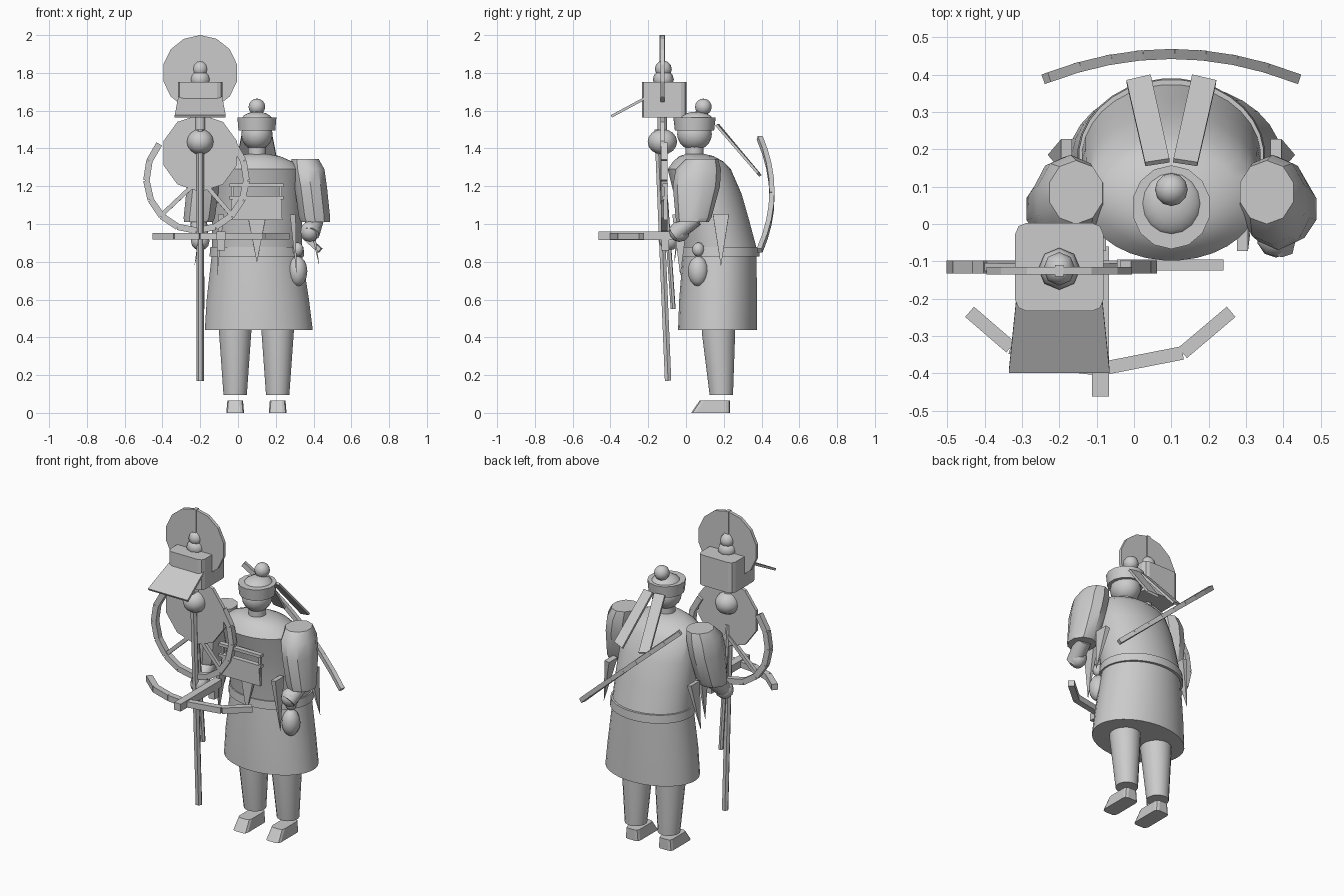
import bpy, bmesh, math
from mathutils import Vector, Matrix

old = bpy.data.objects.get("Cube")
if old:
    bpy.data.objects.remove(old, do_unlink=True)

grey = bpy.data.materials.new("plain grey")
grey.use_nodes = True
grey.diffuse_color = (0.6, 0.6, 0.6, 1)
grey.node_tree.nodes["Principled BSDF"].inputs["Base Color"].default_value = (0.6, 0.6, 0.6, 1)

MID = 0.1  # the figure's own centre line


def flip(p):
    return (2 * MID - p[0], *p[1:])


def finish(name, bm, smooth=35):
    bmesh.ops.recalc_face_normals(bm, faces=bm.faces)
    me = bpy.data.meshes.new(name)
    bm.to_mesh(me)
    bm.free()
    me.materials.append(grey)
    if smooth:
        me.shade_smooth()
        me.set_sharp_from_angle(angle=math.radians(smooth))
    ob = bpy.data.objects.new(name, me)
    bpy.context.collection.objects.link(ob)
    return ob


def loft(name, rings, n=24, smooth=35):
    """Capped skin over elliptical rings (x, y, z, rx, ry)."""
    bm = bmesh.new()
    loops = []
    for x, y, z, rx, ry in rings:
        angles = [2 * math.pi * (i + 0.5) / n for i in range(n)]
        loops.append([bm.verts.new((x + rx * math.cos(a), y + ry * math.sin(a), z)) for a in angles])
    for low, high in zip(loops, loops[1:]):
        for i in range(n):
            j = (i + 1) % n
            bm.faces.new((low[i], low[j], high[j], high[i]))
    bm.faces.new(loops[0])
    bm.faces.new(loops[-1])
    return finish(name, bm, smooth)


def ball(name, centre, radii, u=16, v=10):
    bm = bmesh.new()
    m = Matrix.Translation(centre) @ Matrix.Diagonal((*radii, 1))
    bmesh.ops.create_uvsphere(bm, u_segments=u, v_segments=v, radius=1, matrix=m)
    return finish(name, bm, 50)


def beam(name, points, width, depth=None, sides=4, taper=1):
    """Chain of straight bars through the points."""
    bm = bmesh.new()
    for a, b in zip(points, points[1:]):
        a, b = Vector(a), Vector(b)
        turn = (b - a).to_track_quat('Z', 'Y').to_matrix().to_4x4()
        m = Matrix.Translation((a + b) / 2) @ turn
        m = m @ Matrix.Diagonal((1, (depth or width) / width, 1, 1))
        m = m @ Matrix.Rotation(math.pi / sides, 4, 'Z')
        r = width / 2 / math.cos(math.pi / sides)
        bmesh.ops.create_cone(bm, cap_ends=True, segments=sides, radius1=r, radius2=r * taper,
                              depth=(b - a).length, matrix=m)
    return finish(name, bm, 50 if sides > 4 else 0)


def box(name, low, high, bevel=0):
    low, high = Vector(low), Vector(high)
    bm = bmesh.new()
    m = Matrix.Translation((low + high) / 2) @ Matrix.Diagonal((*(high - low), 1))
    bmesh.ops.create_cube(bm, size=1, matrix=m)
    if bevel:
        upright = [e for e in bm.edges if abs(e.verts[0].co.z - e.verts[1].co.z) > 0.01]
        bmesh.ops.bevel(bm, geom=upright, offset=bevel, segments=2, affect='EDGES', profile=0.5)
    return finish(name, bm, 0)


def plate(name, corners, thick):
    bm = bmesh.new()
    bm.faces.new([bm.verts.new(c) for c in corners])
    ob = finish(name, bm, 0)
    mod = ob.modifiers.new("thickness", 'SOLIDIFY')
    mod.thickness, mod.offset = thick, 0
    return ob


def disc(name, centre, radius, thick, sides):
    bm = bmesh.new()
    m = Matrix.Translation(centre) @ Matrix.Rotation(math.pi / 2, 4, 'X')
    bmesh.ops.create_cone(bm, cap_ends=True, segments=sides, radius1=radius, radius2=radius,
                          depth=thick, matrix=m)
    return finish(name, bm, 0)


# Boots and trouser legs
for side, x in (("right", -0.015), ("left", 0.21)):
    bm = bmesh.new()
    bmesh.ops.create_cube(bm, size=1, matrix=Matrix.Translation((x, 0.13, 0.033))
                          @ Matrix.Diagonal((0.094, 0.205, 0.066, 1)))
    for v in bm.verts:
        if v.co.z > 0.03 and v.co.y < 0.1:
            v.co.y += 0.045
        if v.co.z > 0.03:
            v.co.x += (x - v.co.x) * 0.12
    bmesh.ops.bevel(bm, geom=[e for e in bm.edges if abs(e.verts[0].co.z - e.verts[1].co.z) > 0.01],
                    offset=0.02, segments=2, affect='EDGES', profile=0.5)
    finish(side + "_boot", bm, 0)
    loft(side + "_leg", [(x, 0.187, 0.095, 0.063, 0.063), (x, 0.172, 0.425, 0.087, 0.09),
                         (x, 0.172, 0.5, 0.087, 0.09)], 16)

# Skirt, belt and hunched torso
loft("skirt", [(0.11, 0.167, 0.44, 0.287, 0.21), (0.105, 0.17, 0.6, 0.272, 0.207),
               (0.1, 0.178, 0.84, 0.24, 0.196)], 32)
loft("belt", [(0.1, 0.18, 0.828, 0.252, 0.21), (0.1, 0.18, 0.878, 0.248, 0.207)], 32)
loft("torso", [(MID, 0.18, 0.86, 0.24, 0.198), (MID, 0.15, 1.02, 0.24, 0.185),
               (MID, 0.115, 1.16, 0.238, 0.18), (MID, 0.07, 1.29, 0.235, 0.168),
               (MID, 0.065, 1.33, 0.19, 0.135), (MID, 0.055, 1.36, 0.12, 0.09),
               (MID, 0.05, 1.37, 0.06, 0.05)], 32)
loft("neck", [(MID, 0.045, 1.34, 0.05, 0.05), (MID, 0.045, 1.43, 0.05, 0.05)], 12)

# Head and brimmed cap with bobble
ball("head", (MID, 0.045, 1.475), (0.083, 0.092, 0.085))
loft("cap_band", [(MID, 0.045, 1.495, 0.1, 0.104), (MID, 0.045, 1.565, 0.106, 0.112)], 14)
ball("cap_crown", (MID, 0.055, 1.545), (0.085, 0.09, 0.05))
ball("cap_bobble", (MID, 0.092, 1.62), (0.044, 0.044, 0.044), 12, 8)

# Sleeves, mirrored across the figure's centre line
sleeve = [(0.41, 0.035, 1.01, 0.08, 0.085), (0.405, 0.04, 1.035, 0.087, 0.095),
          (0.385, 0.055, 1.2, 0.09, 0.125), (0.37, 0.065, 1.29, 0.092, 0.12),
          (0.355, 0.085, 1.345, 0.075, 0.085)]
loft("left_sleeve", sleeve, 10)
loft("right_sleeve", [flip(r) for r in sleeve], 10)

# Forearms and hands
beam("left_forearm", [(0.41, 0.05, 1.03), (0.385, -0.06, 0.945)], 0.085, sides=8)
beam("right_forearm", [(-0.21, 0.05, 1.03), (-0.2, -0.08, 0.92)], 0.085, sides=8)
ball("left_hand", (0.38, -0.035, 0.96), (0.052, 0.055, 0.055), 10, 6)
ball("right_hand", (-0.2, -0.09, 0.91), (0.052, 0.055, 0.05), 10, 6)

# Gourd at the left hip
ball("gourd_body", (0.315, 0.065, 0.75), (0.052, 0.055, 0.08), 12, 8)
ball("gourd_top", (0.315, 0.065, 0.865), (0.033, 0.033, 0.038), 10, 6)

# Hanging pointed hem pieces
points = [((0.29, -0.03, 1.05), (0.31, -0.03, 0.73)), ((0.38, 0.185, 1.05), (0.43, 0.185, 0.78)),
          ((0.23, 0.26, 1.05), (0.26, 0.3, 0.82))]
for i, (a, b) in enumerate(points):
    beam("left_hem_point_%d" % i, [a, b], 0.085, 0.03, taper=0.02)
    beam("right_hem_point_%d" % i, [flip(a), flip(b)], 0.085, 0.03, taper=0.02)
beam("front_hem_point", [(MID, -0.04, 1.05), (MID, -0.06, 0.8)], 0.1, 0.03, taper=0.02)

# Chest tray with bars
plate("chest_panel", [(-0.035, -0.11, 1.02), (0.235, -0.11, 1.02),
                      (0.225, -0.11, 1.14), (-0.025, -0.11, 1.14)], 0.02)
for i, z in enumerate((1.14, 1.205)):
    box("chest_bar_%d" % i, (-0.045, -0.125, z - 0.009), (0.24, -0.095, z + 0.009))
for i, x in enumerate((-0.03, 0.225)):
    beam("chest_upright_%d" % i, [(x, -0.105, 1.02), (x, -0.105, 1.21)], 0.015)

# Cap ribbons down the back
ribbon = [(0.08, 0.16, 1.525), (0.155, 0.17, 1.525), (0.045, 0.395, 1.255), (-0.02, 0.38, 1.265)]
ribbon = [(0.02, 0.165, 1.525), (0.095, 0.175, 1.52), (0.045, 0.395, 1.255), (-0.02, 0.38, 1.27)]
ribbon[0], ribbon[1] = (0.025, 0.16, 1.525), (0.095, 0.17, 1.525)
ribbon[0] = (0.03, 0.16, 1.525)
plate("right_ribbon", ribbon, 0.014)
plate("left_ribbon", [flip(p) for p in ribbon], 0.014)

# Curved stave slung diagonally across the back
stave = []
for i in range(9):
    t = i / 4 - 1
    stave.append((MID + 0.335 * t, 0.455 - 0.065 * t * t, 1.158 - 0.298 * t))
beam("back_stave", stave, 0.027)

# Pole carried in the right hand, with a second rod beside it
PX, PY = -0.2, -0.125
beam("long_pole", [(PX, -0.095, 0.17), (PX, -0.15, 1.5)], 0.034, sides=6)
beam("short_rod", [(-0.19, -0.068, 0.55), (-0.2, -0.12, 1.3)], 0.024, sides=6)

# Open hoop with spokes
def on_hoop(deg):
    a = math.radians(deg)
    return (-0.22 + 0.265 * math.cos(a), -0.115, 1.24 + 0.275 * math.sin(a))


beam("hoop", [on_hoop(138 + 22 * i) for i in range(13)], 0.034)
for deg in (225, 315):
    beam("hoop_spoke_%d" % deg, [(-0.2, -0.12, 1.24), on_hoop(deg)], 0.022)

# Two round panels with ball joints
disc("lower_disc", (PX, PY, 1.375), 0.205, 0.02, 10)
disc("upper_disc", (PX, PY, 1.8), 0.2, 0.02, 14)
beam("upper_disc_rib", [(PX, PY, 1.75), (PX, PY, 2.0)], 0.022, 0.03)
ball("joint_ball", (PX, PY, 1.435), (0.073, 0.078, 0.068), 12, 8)
beam("joint_neck", [(PX, PY, 1.47), (PX, PY, 1.58)], 0.05, sides=8)
ball("finial_ball", (PX, -0.12, 1.765), (0.056, 0.056, 0.05), 8, 6)
ball("finial_tip", (PX, -0.12, 1.82), (0.043, 0.045, 0.045), 8, 6)

# Boxy cap with a sloping visor
box("box_cap", (-0.318, -0.233, 1.565), (-0.082, 0.003, 1.752), 0.03)
plate("visor", [(-0.335, -0.395, 1.57), (-0.065, -0.395, 1.57),
                (-0.085, -0.2, 1.675), (-0.315, -0.2, 1.675)], 0.014)

# Crossbow held level in front
limbs = [(-0.44, -0.235), (-0.33, -0.33), (-0.2, -0.375), (-0.09, -0.388), (0.13, -0.345), (0.26, -0.235)]
beam("crossbow_limbs", [(x, y, 0.935) for x, y in limbs], 0.036)
box("crossbow_stock", (-0.113, -0.462, 0.915), (-0.067, -0.06, 0.96))
box("crossbow_grip", (-0.11, -0.13, 0.86), (-0.07, -0.09, 0.93))
